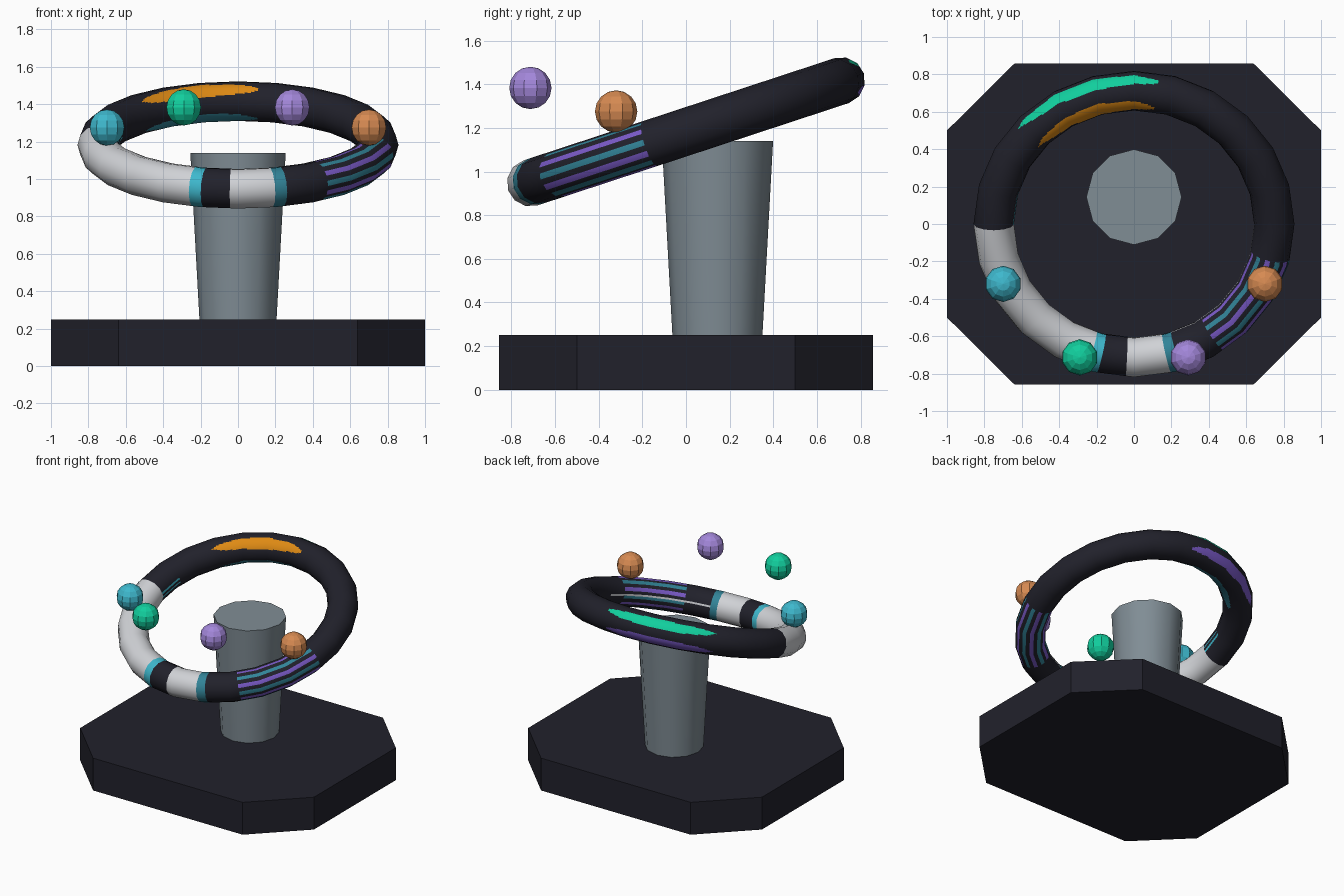
import bpy, bmesh, math
from mathutils import Vector

if "Cube" in bpy.data.objects:
    bpy.data.objects.remove(bpy.data.objects["Cube"])

# ---- materials (sRGB 0-255 converted to linear) ----
def lin(c):
    c /= 255
    return c / 12.92 if c <= 0.04045 else ((c + 0.055) / 1.055) ** 2.4

PALETTE = {
    "navy": (33, 33, 43), "steel": (128, 141, 149), "white": (208, 210, 214),
    "cyan": (62, 184, 205), "teal": (50, 132, 152), "purple": (122, 90, 200),
    "lilac": (163, 135, 218), "green": (17, 206, 157), "amber": (222, 138, 20),
    "copper": (214, 138, 82)}
NAMES = list(PALETTE)
MATS = {}
for n, c in PALETTE.items():
    m = bpy.data.materials.new(n)
    m.diffuse_color = (*[lin(v) for v in c], 1)
    m.use_nodes = True
    m.node_tree.nodes["Principled BSDF"].inputs["Base Color"].default_value = m.diffuse_color
    MATS[n] = m

def add(name, bm, mats):
    me = bpy.data.meshes.new(name)
    bm.to_mesh(me)
    bm.free()
    for m in mats:
        me.materials.append(MATS[m])
    ob = bpy.data.objects.new(name, me)
    bpy.context.collection.objects.link(ob)
    return ob

# ---- base: chamfered rectangular plate ----
bm = bmesh.new()
quarter = [(1, 0.5), (0.64, 0.857)]
outline = quarter + [(-x, y) for x, y in quarter[::-1]]
outline += [(-x, -y) for x, y in outline]
f = bm.faces.new([bm.verts.new((x, y, 0)) for x, y in outline])
top = bmesh.ops.extrude_face_region(bm, geom=[f])["geom"]
for v in top:
    if isinstance(v, bmesh.types.BMVert):
        v.co.z = 0.25
bmesh.ops.recalc_face_normals(bm, faces=bm.faces)
add("base", bm, ["navy"])

# ---- column: tapered, wider at the top ----
bpy.ops.mesh.primitive_cone_add(vertices=12, radius1=0.206, radius2=0.255,
                                depth=0.895, location=(0, 0.144, 0.6925))
col = bpy.context.object
col.name = "column"
col.data.materials.append(MATS["steel"])
bpy.ops.object.shade_smooth_by_angle(angle=math.radians(40))

# ---- ring: 24 x 12 torus, finely divided so the paint can follow a rule ----
R, r, NU, NV, SU, SV = 0.75, 0.108, 24, 12, 10, 8
PATCHES = [("green", 35, 20), ("amber", 122, 23), ("teal", 220, 22), ("purple", 318, 20)]

def ring_colour(u, v):
    if u < 180:                                   # rear half
        t = (u - 109) / 28.5
        if abs(t) < 1:
            for name, mid, half in PATCHES:       # long rounded patches
                if abs(v - mid) < half * (1 - abs(t) ** 2.5) ** 0.6:
                    return name
        if u > 163 and (168 < v < 178 or 186 < v < 196):
            return "cyan"
        return "navy"
    d = u - 270                                   # front half, from the middle
    if d < -18:
        return "white"
    if d < -13.5:
        return "cyan"
    if d < -2.5:
        return "navy"
    if d < 13.5:
        return "white"
    if d < 17.5:
        return "teal"
    if 175 < v < 185:
        return "white"                            # thin inner line
    if 35 < d < 77 and v % 30 < 15:               # lengthwise stripes
        return "purple" if int(v // 30) % 2 else "teal"
    return "navy"

def torus(i, j):
    u, v = i * math.tau / NU, j * math.tau / NV
    d = R + r * math.cos(v)
    return Vector((d * math.cos(u), d * math.sin(u), r * math.sin(v)))

bm = bmesh.new()
nu, nv = NU * SU, NV * SV
grid, normals = [], []
for a in range(nu):
    row = []
    for b in range(nv):
        i, s = divmod(a, SU)
        j, t = divmod(b, SV)
        s, t = s / SU, t / SV
        p = torus(i, j).lerp(torus(i + 1, j), s)
        q = torus(i, j + 1).lerp(torus(i + 1, j + 1), s)
        row.append(bm.verts.new(p.lerp(q, t)))
        u, v = a * math.tau / nu, b * math.tau / nv
        normals.append((math.cos(v) * math.cos(u), math.cos(v) * math.sin(u), math.sin(v)))
    grid.append(row)
for a in range(nu):
    for b in range(nv):
        c, d = (a + 1) % nu, (b + 1) % nv
        f = bm.faces.new((grid[a][b], grid[c][b], grid[c][d], grid[a][d]))
        f.smooth = True
        f.material_index = NAMES.index(
            ring_colour((a + 0.5) * 360 / nu, (b + 0.5) * 360 / nv))
ring = add("tilted_ring", bm, NAMES)
ring.data.normals_split_custom_set_from_vertices(normals)
ring.location = (0, 0, 1.182)
ring.rotation_euler = (math.radians(18.2), 0, 0)

# ---- four floating balls over the front of the ring ----
for name, colour, loc in [("ball_outer_left", "cyan", (-0.70, -0.32, 1.275)),
                          ("ball_inner_left", "green", (-0.29, -0.713, 1.383)),
                          ("ball_inner_right", "lilac", (0.29, -0.713, 1.383)),
                          ("ball_outer_right", "copper", (0.70, -0.32, 1.275))]:
    bm = bmesh.new()
    bmesh.ops.create_uvsphere(bm, u_segments=10, v_segments=8, radius=0.097)
    add(name, bm, [colour]).location = loc
